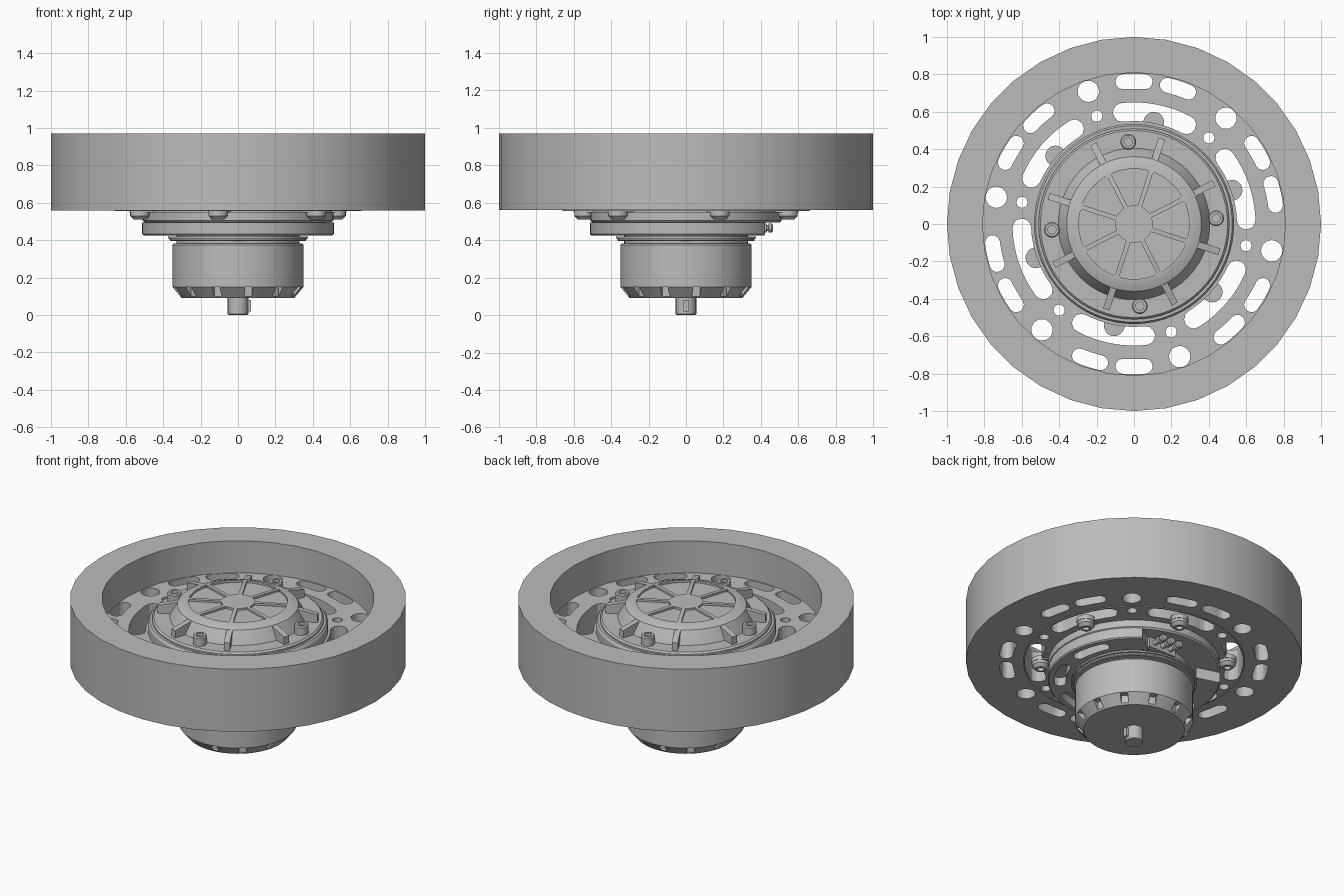
import bpy, bmesh
from math import sin, cos, asin, radians, pi
from mathutils import Matrix, Vector

cube = bpy.data.objects.get("Cube")
if cube:
    bpy.data.objects.remove(cube)

grey = bpy.data.materials.new("plain_grey")
grey.use_nodes = True
grey.diffuse_color = (0.5, 0.5, 0.5, 1)
grey.node_tree.nodes["Principled BSDF"].inputs["Base Color"].default_value = (0.5, 0.5, 0.5, 1)


def polar(r, deg):
    return r * cos(radians(deg)), r * sin(radians(deg))


def finish(name, bm):
    bmesh.ops.recalc_face_normals(bm, faces=bm.faces)
    mesh = bpy.data.meshes.new(name)
    bm.to_mesh(mesh)
    bm.free()
    mesh.materials.append(grey)
    obj = bpy.data.objects.new(name, mesh)
    bpy.context.scene.collection.objects.link(obj)
    return obj


def lathe(name, profile, segs=48):
    """Spin a closed (radius, height) profile around z."""
    bm = bmesh.new()
    vs = [bm.verts.new((r, 0, z)) for r, z in profile]
    es = [bm.edges.new((vs[i - 1], vs[i])) for i in range(len(vs))
          if not (profile[i - 1][0] == 0 and profile[i][0] == 0)]
    bmesh.ops.spin(bm, geom=vs + es, cent=(0, 0, 0), axis=(0, 0, 1),
                   angle=2 * pi, steps=segs, use_merge=False)
    bmesh.ops.remove_doubles(bm, verts=bm.verts, dist=1e-5)
    return finish(name, bm)


def prisms(name, outlines, z0, z1):
    """Extrude several flat outlines from z0 to z1 as one object."""
    bm = bmesh.new()
    for pts in outlines:
        low = [bm.verts.new((x, y, z0)) for x, y in pts]
        high = [bm.verts.new((x, y, z1)) for x, y in pts]
        bm.faces.new(low)
        bm.faces.new(high)
        for i in range(len(pts)):
            bm.faces.new((low[i - 1], low[i], high[i], high[i - 1]))
    return finish(name, bm)


def circle(r, deg, size, n=20):
    cx, cy = polar(r, deg)
    return [(cx + size * cos(2 * pi * i / n), cy + size * sin(2 * pi * i / n)) for i in range(n)]


def arc_slot(deg, r, half, width):
    """Curved slot with round ends; half is the half angle of its centre line."""
    pts = [polar(r + width, deg - half + half * i / 4) for i in range(9)]
    for end, sign in ((deg + half, 1), (deg - half, -1)):
        cx, cy = polar(r, end)
        for k in range(1, 6):
            a = end + (0 if sign > 0 else 180) + 30 * k
            pts.append((cx + width * cos(radians(a)), cy + width * sin(radians(a))))
        if sign > 0:
            pts += [polar(r - width, end - half * i / 4) for i in range(9)]
    return pts


def sector(deg, r0, r1, half, gap):
    """Wedge between r0 and r1 whose sides keep a constant gap to the spokes."""
    h0, h1 = (half - asin(gap / r) * 180 / pi for r in (r0, r1))
    n = 8
    return ([polar(r1, deg - h1 + 2 * h1 * i / n) for i in range(n + 1)]
            + [polar(r0, deg + h0 - 2 * h0 * i / n) for i in range(n + 1)])


def bar(deg, r0, r1, width):
    d, s = Vector(polar(1, deg)), Vector(polar(width / 2, deg + 90))
    return [tuple(p) for p in (d * r0 - s, d * r1 - s, d * r1 + s, d * r0 + s)]


def cut(obj, cutter):
    mod = obj.modifiers.new("cut", "BOOLEAN")
    mod.operation, mod.object, mod.solver = "DIFFERENCE", cutter, "EXACT"
    bpy.context.view_layer.update()
    deps = bpy.context.evaluated_depsgraph_get()
    mesh = bpy.data.meshes.new_from_object(obj.evaluated_get(deps))
    obj.modifiers.clear()
    obj.data = mesh
    bpy.data.objects.remove(cutter)


six = range(0, 360, 60)

# Tyre
lathe("tyre", [(0.81, 0.56), (1, 0.56), (1, 0.97), (0.81, 0.97)], 36)

# Wheel web with its slots and holes
web = lathe("wheel_web", [(0.49, 0.555), (0.66, 0.555), (0.66, 0.56), (0.82, 0.56),
                          (0.82, 0.76), (0.49, 0.76)], 72)
holes = []
for k in six:
    holes += [arc_slot(30 + k, 0.763, 4.5, 0.04), arc_slot(12 + k, 0.763, 4.5, 0.04),
              circle(0.75, 49 + k, 0.057), circle(0.61, 49 + k, 0.03),
              arc_slot(19 + k, 0.6, 17, 0.05)]
cut(web, prisms("web_cutter", holes, 0.5, 0.9))

# Hub cover with recessed panels around the middle
hub = lathe("hub_cover", [(0, 0.52), (0.5, 0.52), (0.5, 0.76), (0.535, 0.76), (0.535, 0.815),
                          (0.525, 0.83), (0.51, 0.83), (0.51, 0.84), (0.5, 0.85), (0.405, 0.85),
                          (0.395, 0.87), (0.36, 0.93), (0.31, 0.95), (0, 0.95)], 64)
cut(hub, prisms("panel_cutter", [sector(49.5 + 45 * i, 0.1, 0.295, 22.5, 0.012)
                                 for i in range(8)], 0.937, 1))

# Ribs over the cover edge
ribs = prisms("cover_ribs", [bar(27 + 45 * i, 0.29, 0.48, 0.036) for i in range(8)], 0.84, 0.945)
for v in ribs.data.vertices:
    if v.co.z > 0.9 and v.co.xy.length > 0.4:
        v.co.z = 0.9

# Cover screws with socket heads
for i in range(4):
    screw = lathe(f"cover_screw_{i + 1}", [(0, 0.84), (0.042, 0.84), (0.042, 0.9), (0.036, 0.908),
                                           (0.022, 0.908), (0.022, 0.89), (0, 0.89)], 20)
    screw.location = (*polar(0.44, 4 + 90 * i), 0)

# Lobed carrier plate under the hub
lathe("carrier_disc", [(0.3, 0.495), (0.5, 0.495), (0.51, 0.505), (0.51, 0.55), (0.3, 0.55)], 64)
prisms("carrier_lobes", [circle(0.555, 19 + k, 0.055) for k in six], 0.548, 0.575)
prisms("carrier_arms", [bar(19 + k, 0.45, 0.555, 0.11) for k in six], 0.549, 0.574)
for i, k in enumerate(six):
    screw = lathe(f"carrier_screw_{i + 1}", [(0, 0.53), (0.02, 0.53), (0.02, 0.51), (0.033, 0.51),
                                             (0.052, 0.53), (0.052, 0.55), (0, 0.55)], 20)
    screw.location = (*polar(0.555, 19 + k), 0)

# Mounting flange, open on one side
flange = lathe("mounting_flange", [(0.37, 0.425), (0.505, 0.425), (0.512, 0.432), (0.512, 0.495),
                                   (0.37, 0.495)], 72)
cut(flange, prisms("flange_cutter", [[polar(0.2, 99)] + [polar(0.8, a) for a in range(48, 151, 17)]],
                   0.3, 0.6))
cut(flange, prisms("slot_cutter", [arc_slot(a, 0.44, 12, 0.035)
                                   for a in (14, 329, 284, 239, 194)], 0.4, 0.48))

# Motor body, its collar and vented lower end
lathe("motor_collar", [(0, 0.395), (0.36, 0.395), (0.365, 0.4), (0.365, 0.408), (0.375, 0.41),
                       (0.375, 0.42), (0.33, 0.42), (0.33, 0.5), (0, 0.5)], 64)
lathe("motor_body", [(0, 0.15), (0.35, 0.15), (0.35, 0.375), (0.342, 0.383), (0.33, 0.383),
                     (0.33, 0.397), (0, 0.397)], 64)
end = lathe("motor_end", [(0, 0.09), (0.3, 0.09), (0.35, 0.15), (0.35, 0.16), (0, 0.16)], 64)
cut(end, prisms("vent_cutter", [bar(10 + 30 * i, 0.308, 0.4, 0.045) for i in range(12)], 0.08, 0.151))

# Output shaft with key
lathe("shaft", [(0, 0), (0.05, 0), (0.055, 0.005), (0.055, 0.1), (0, 0.1)], 24)
prisms("shaft_key", [bar(0, 0.03, 0.07, 0.025)], 0.02, 0.08)

# Terminal block and three ribbed pins
prisms("terminal_block", [[(-0.01, 0.3), (0.19, 0.3), (0.19, 0.37), (-0.01, 0.37)]], 0.43, 0.5)
prisms("terminal_tab", [[(0.02, 0.4), (0.16, 0.4), (0.16, 0.48), (0.02, 0.48)]], 0.52, 0.535)
for i in range(3):
    pin = lathe(f"terminal_pin_{i + 1}", [(0, 0), (0.016, 0), (0.016, 0.05), (0.024, 0.052),
                                          (0.024, 0.07), (0.016, 0.072), (0.016, 0.08),
                                          (0.024, 0.082), (0.024, 0.098), (0.018, 0.105),
                                          (0, 0.105)], 16)
    pin.data.transform(Matrix.Rotation(-pi / 2, 4, "X"))
    pin.location = (0.03 + 0.06 * i, 0.36, 0.465)

# Smooth round walls, keep edges sharp
bpy.ops.object.select_all(action="DESELECT")
for obj in bpy.context.scene.objects:
    if obj.type == "MESH":
        obj.select_set(True)
        bpy.context.view_layer.objects.active = obj
bpy.ops.object.shade_smooth_by_angle(angle=radians(25))
